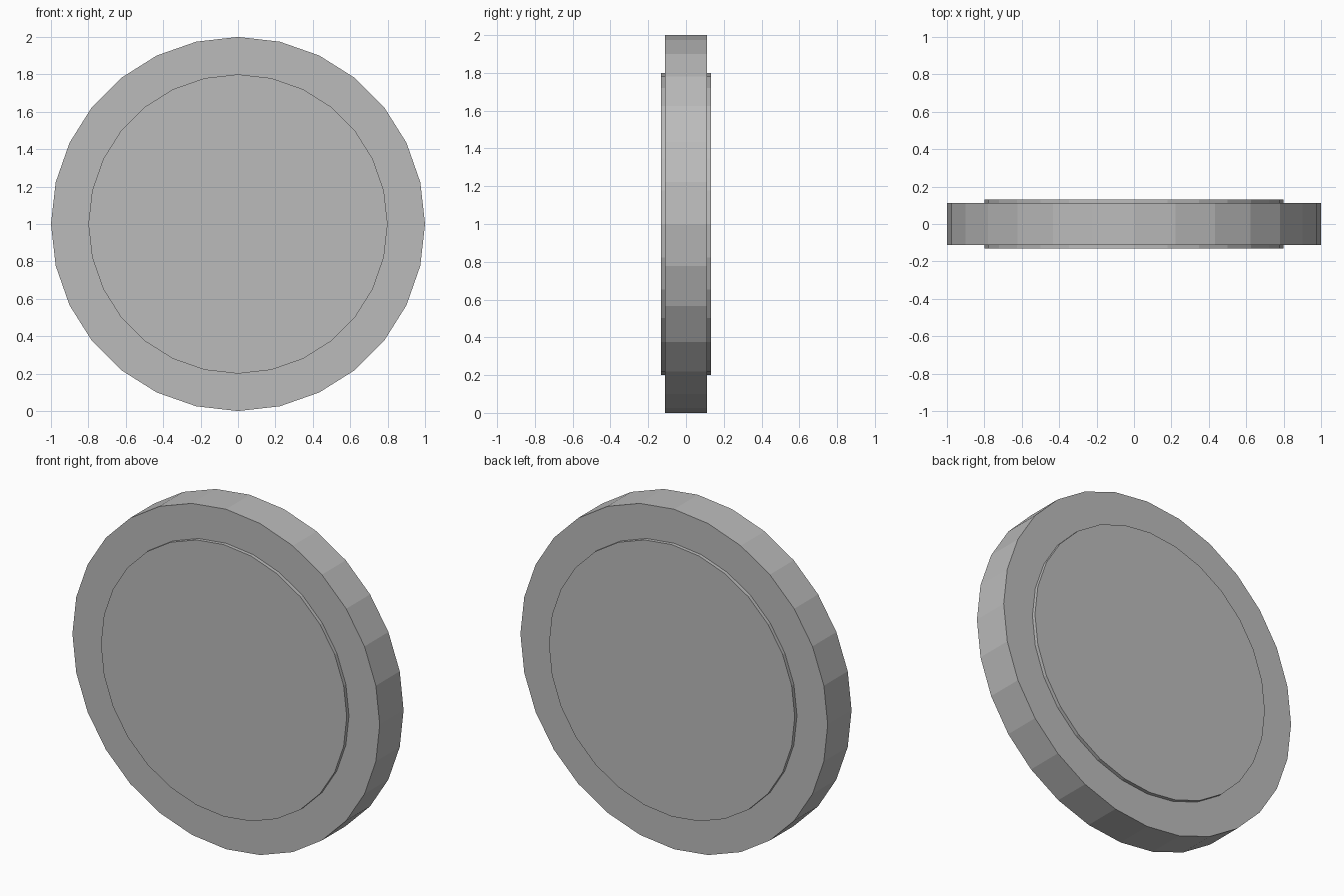
import bpy, bmesh, math

if "Cube" in bpy.data.objects:
    bpy.data.objects.remove(bpy.data.objects["Cube"])

SIDES = 28
RIM_Y, FACE_Y = 0.111, 0.132
RIM_R, FACE_R = 1.0, 0.8
STAR_R, STAR_IN = 0.465, 0.186

silver = bpy.data.materials.new("silver grey")
silver.diffuse_color = (0.5, 0.5, 0.5, 1)
silver.use_nodes = True
silver.node_tree.nodes["Principled BSDF"].inputs["Base Color"].default_value = silver.diffuse_color


def loop(bm, radii, y, count):
    """Closed ring of vertices around the coin axis, first point at the top."""
    verts = []
    for i in range(count):
        a = math.tau * i / count
        r = radii[i % len(radii)]
        verts.append(bm.verts.new((r * math.sin(a), y, 1 + r * math.cos(a))))
    return verts


def finish(bm, name):
    mesh = bpy.data.meshes.new(name)
    bm.to_mesh(mesh)
    bm.free()
    mesh.materials.append(silver)
    obj = bpy.data.objects.new(name, mesh)
    bpy.context.collection.objects.link(obj)
    return obj


# Coin body: rim with a slightly raised disc on both sides
bm = bmesh.new()
profile = [(FACE_R, -FACE_Y), (FACE_R, -RIM_Y), (RIM_R, -RIM_Y),
           (RIM_R, RIM_Y), (FACE_R, RIM_Y), (FACE_R, FACE_Y)]
rings = [loop(bm, [r], y, SIDES) for r, y in profile]
for a, b in zip(rings, rings[1:]):
    for i in range(SIDES):
        j = (i + 1) % SIDES
        bm.faces.new((a[i], a[j], b[j], b[i]))

# Disc faces, each with a star-shaped opening
for ring, y in ((rings[0], -FACE_Y), (rings[-1], FACE_Y)):
    star = loop(bm, [STAR_R, STAR_IN], y, 10)
    edges = [bm.edges.new((star[i], star[(i + 1) % 10])) for i in range(10)]
    edges += [bm.edges.get((ring[i], ring[(i + 1) % SIDES])) for i in range(SIDES)]
    bmesh.ops.triangle_fill(bm, use_beauty=True, edges=edges, normal=(0, y, 0))
bmesh.ops.recalc_face_normals(bm, faces=bm.faces)
finish(bm, "coin_body")

# Flush star inlays filling the openings
for name, y in (("front_star", -FACE_Y), ("back_star", FACE_Y)):
    bm = bmesh.new()
    face = bm.faces.new(loop(bm, [STAR_R, STAR_IN], y, 10))
    face.normal_update()
    if face.normal.y * y < 0:
        face.normal_flip()
    finish(bm, name)
